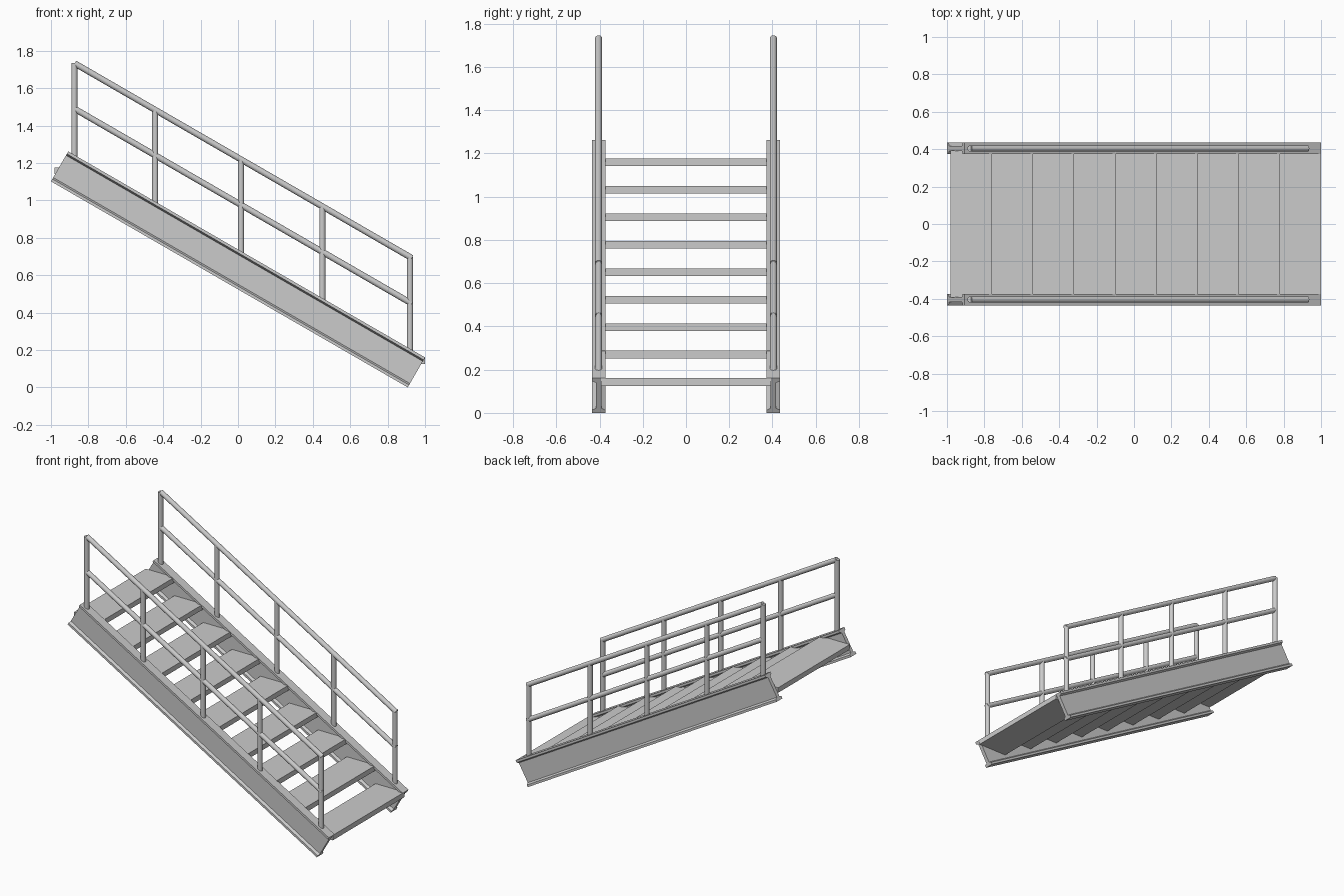
import bpy, bmesh, math
from mathutils import Vector

if "Cube" in bpy.data.objects:
    bpy.data.objects.remove(bpy.data.objects["Cube"])

SLOPE = math.tan(math.radians(30))
C, S = math.cos(math.radians(30)), math.sin(math.radians(30))
H = 0.185                      # stringer depth
L = (2 - H * S) / C            # stringer length
Y = 0.404                      # stringer / railing centre line


def make_object(name, bm):
    bmesh.ops.recalc_face_normals(bm, faces=bm.faces)
    me = bpy.data.meshes.new(name)
    bm.to_mesh(me)
    bm.free()
    ob = bpy.data.objects.new(name, me)
    bpy.context.collection.objects.link(ob)
    return ob


def stringer(name, y):
    # I-beam section with slightly tapered flanges, swept down the slope
    w, t, tip, root = 0.031, 0.013, 0.015, 0.024
    half = [(w, 0), (w, tip), (t, root), (t, H - root), (w, H - tip), (w, H)]
    section = half + [(-a, b) for a, b in reversed(half)]
    bm = bmesh.new()
    low = Vector((1 - H * S, 0, 0))
    verts = [bm.verts.new(low + Vector((b * S, y + a, b * C))) for a, b in section]
    face = bm.faces.new(verts)
    ext = bmesh.ops.extrude_face_region(bm, geom=[face])
    moved = [v for v in ext["geom"] if isinstance(v, bmesh.types.BMVert)]
    bmesh.ops.translate(bm, verts=moved, vec=(-L * C, 0, L * S))
    make_object(name, bm)


def tube(name, p, q, r=0.0165):
    p, q = Vector(p), Vector(q)
    bm = bmesh.new()
    bmesh.ops.create_cone(bm, cap_ends=True, segments=20, radius1=r, radius2=r,
                          depth=(q - p).length)
    bm.transform((q - p).to_track_quat('Z', 'Y').to_matrix().to_4x4())
    bmesh.ops.translate(bm, verts=bm.verts, vec=(p + q) / 2)
    for f in bm.faces:
        f.smooth = len(f.verts) == 4
    for e in bm.edges:
        if any(len(f.verts) > 4 for f in e.link_faces):
            e.smooth = False
    make_object(name, bm)


def stringer_top(x):
    return H * C + SLOPE * (1 - x)


def rail_z(x, start):
    return start - SLOPE * (x + 0.875)


for side, y in (("right", -Y), ("left", Y)):
    stringer(f"stringer_{side}", y)
    # Posts
    for i, x in enumerate((-0.875, -0.443, 0.016, 0.451, 0.92)):
        tube(f"post_{side}_{i + 1}", (x, y, stringer_top(x) - 0.012),
             (x, y, rail_z(x, 1.733)))
    # Sloping rails
    for name, start in (("top_rail", 1.733), ("mid_rail", 1.49)):
        a, b = -0.873, 0.929
        tube(f"{name}_{side}", (a, y, rail_z(a, start)), (b, y, rail_z(b, start)))

# Treads
for i in range(9):
    bm = bmesh.new()
    bmesh.ops.create_cube(bm, size=1)
    bmesh.ops.scale(bm, verts=bm.verts, vec=(0.22, 2 * (Y - 0.012), 0.035))
    bmesh.ops.translate(bm, verts=bm.verts, vec=(0.89 - 0.22 * i, 0, 0.143 + 0.127 * i))
    make_object(f"tread_{i + 1}", bm)
